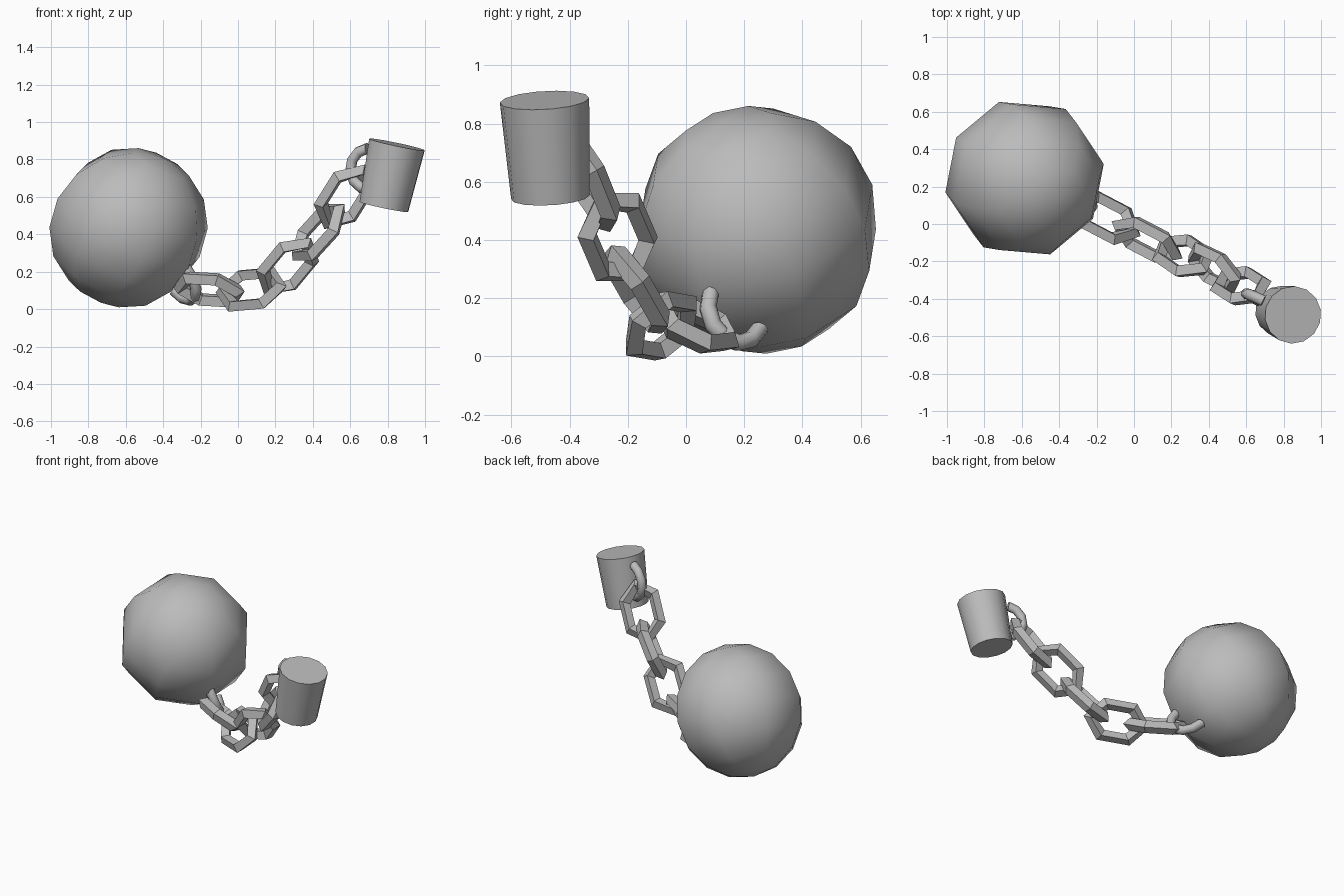
import bpy
import bmesh
from math import pi, cos, sin
from mathutils import Matrix, Vector

cube = bpy.data.objects.get("Cube")
if cube:
    bpy.data.objects.remove(cube, do_unlink=True)

iron = bpy.data.materials.new("grey_iron")
iron.use_nodes = True
grey = (0.5, 0.5, 0.5, 1)
iron.diffuse_color = grey
iron.node_tree.nodes["Principled BSDF"].inputs["Base Color"].default_value = grey


def frame(origin, x_dir, y_hint):
    """Matrix with its x axis along x_dir and its y axis near y_hint."""
    x = Vector(x_dir).normalized()
    z = x.cross(Vector(y_hint)).normalized()
    y = z.cross(x)
    return Matrix.Translation(origin) @ Matrix((x, y, z)).transposed().to_4x4()


def finish(name, bm, matrix, smooth=None):
    bmesh.ops.recalc_face_normals(bm, faces=bm.faces)
    bm.transform(matrix)
    mesh = bpy.data.meshes.new(name)
    bm.to_mesh(mesh)
    bm.free()
    mesh.materials.append(iron)
    obj = bpy.data.objects.new(name, mesh)
    bpy.context.collection.objects.link(obj)
    if smooth:
        bpy.ops.object.select_all(action="DESELECT")
        obj.select_set(True)
        bpy.context.view_layer.objects.active = obj
        bpy.ops.object.shade_smooth_by_angle(angle=smooth)
    return obj


def ring(name, matrix, radii, thick, steps, sides, half=False, smooth=None):
    """Sweep a round section about an ellipse, or half of one, in local xy."""
    bm = bmesh.new()
    rows = []
    for i in range(steps + 1 if half else steps):
        a = -pi / 2 + pi * i / steps if half else 2 * pi * i / steps
        centre = Vector((radii[0] * cos(a), radii[1] * sin(a), 0))
        out = Vector((cos(a), sin(a), 0))
        rows.append([bm.verts.new(centre + out * thick * cos(b) + Vector((0, 0, thick * sin(b))))
                     for b in (2 * pi * k / sides for k in range(sides))])
    pairs = list(zip(rows, rows[1:])) + ([] if half else [(rows[-1], rows[0])])
    for r, s in pairs:
        for k in range(sides):
            n = (k + 1) % sides
            bm.faces.new((r[k], r[n], s[n], s[k]))
    if half:
        bm.faces.new(rows[0])
        bm.faces.new(rows[-1])
    return finish(name, bm, matrix, smooth)


# Heavy ball, its pole leaning along the chain
bm = bmesh.new()
bmesh.ops.create_uvsphere(bm, u_segments=8, v_segments=8, radius=0.43)
lean = Vector((0.44, -0.26, 0.86)).normalized()
side = Vector((0.51, 0.86, 0))
ball_matrix = Matrix.Translation((-0.585, 0.245, 0.435)) @ Matrix(
    (side.cross(lean), side, lean)).transposed().to_4x4()
finish("ball", bm, ball_matrix, pi / 3)

# Tapered ankle cuff
bottom = Vector((0.78, -0.466, 0.547))
top = Vector((0.85, -0.486, 0.88))
axis = top - bottom
bm = bmesh.new()
bmesh.ops.create_cone(bm, cap_ends=True, segments=14, radius1=0.135,
                      radius2=0.154, depth=axis.length)
finish("cuff", bm, Matrix.Translation((bottom + top) / 2)
       @ axis.to_track_quat("Z", "Y").to_matrix().to_4x4(), pi / 6)

# Half-round eyelets on the ball and the cuff
ring("ball_eyelet", frame((-0.31, 0.17, 0.16), (0.6, -0.3, -0.7), (0.4, -0.85, 0.45)),
     (0.13, 0.11), 0.03, 6, 8, half=True, smooth=pi / 3)
ring("cuff_eyelet", frame((0.70, -0.42, 0.75), (-0.88, 0.42, -0.1), axis),
     (0.11, 0.11), 0.03, 6, 8, half=True, smooth=pi / 3)

# Chain links: centre and long direction, each turned a quarter from the last
links = [
    ((-0.155, 0.035, 0.105), (0.88, -0.46, -0.05)),
    ((0.07, -0.085, 0.105), (0.88, -0.46, 0.08)),
    ((0.265, -0.17, 0.23), (0.58, -0.40, 0.70)),
    ((0.43, -0.235, 0.41), (0.64, -0.30, 0.70)),
    ((0.57, -0.33, 0.60), (0.50, -0.32, 0.80)),
]
roll = Vector((0, 0.62, 0.78))
for i, (centre, along) in enumerate(links):
    width = roll if i % 2 else Vector(along).cross(roll)
    ring("chain_link_%d" % (i + 1), frame(centre, along, width),
         (0.175, 0.115), 0.04, 6, 4)
